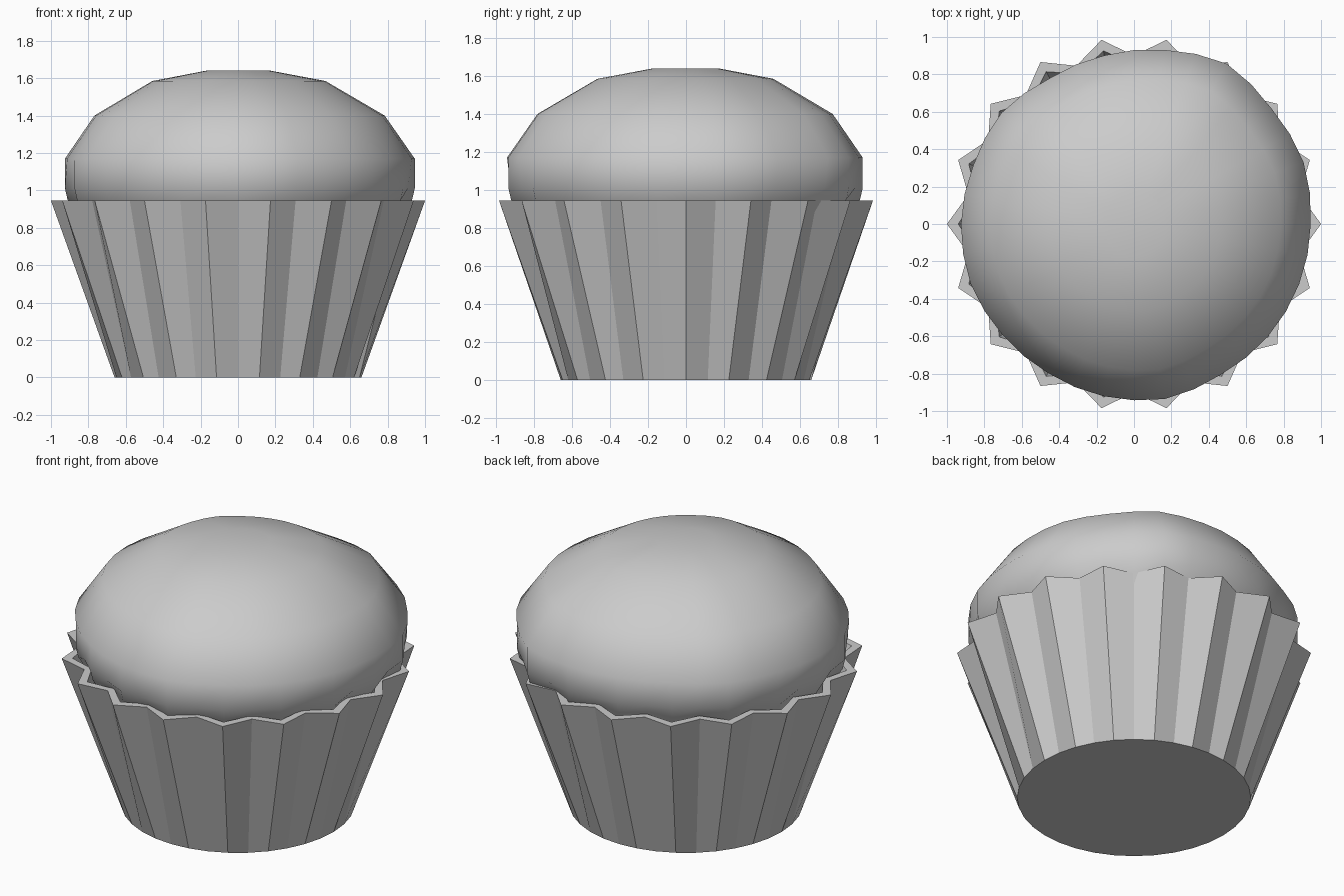
import bpy, bmesh
from math import sin, cos, pi, radians

if "Cube" in bpy.data.objects:
    bpy.data.objects.remove(bpy.data.objects["Cube"])

N = 36  # alternating pleat ridges and valleys


def skin(name, rings):
    """Bridge a list of point rings into a closed solid."""
    bm = bmesh.new()
    loops = [[bm.verts.new(p) for p in ring] for ring in rings]
    for a, b in zip(loops, loops[1:]):
        for i in range(N):
            j = (i + 1) % N
            bm.faces.new((a[i], a[j], b[j], b[i]))
    bm.faces.new(loops[0][::-1])
    bm.faces.new(loops[-1])
    bmesh.ops.recalc_face_normals(bm, faces=bm.faces)
    mesh = bpy.data.meshes.new(name)
    bm.to_mesh(mesh)
    bm.free()
    obj = bpy.data.objects.new(name, mesh)
    bpy.context.collection.objects.link(obj)
    return obj


def ring(radius, z):
    return [(radius(i) * cos(2 * pi * i / N), radius(i) * sin(2 * pi * i / N), z)
            for i in range(N)]


def pleat(ridge, valley):
    return lambda i: valley if i % 2 else ridge


# Pleated paper case: outer wall, rim, inner wall and floor
skin("paper_case", [
    ring(pleat(0.66, 0.66), 0),
    ring(pleat(1.0, 0.90), 0.945),
    ring(pleat(0.94, 0.855), 0.945),
    ring(pleat(0.62, 0.62), 0.05),
])

# Slightly uneven outline of the cake top, one radius per 20 degrees
outline = [0.945, 0.965, 0.96, 0.99, 0.945, 0.915, 0.90, 0.925, 0.915,
           0.925, 0.93, 0.92, 0.92, 0.935, 0.95, 0.93, 0.935, 0.94]


def bulge(i):
    a, b = outline[i // 2], outline[(i // 2 + 1) % 18]
    return (a + b) / 2 if i % 2 else a


def dome(scale, pinch=0.0):
    return lambda i: scale * bulge(i) - (pinch if i % 2 else 0)


# Domed cake top, tucked into the case
cake = skin("cake_top", [
    ring(dome(0.88), 0.80),
    ring(dome(0.985, 0.055), 0.95),
    ring(dome(1.0, 0.02), 1.01),
    ring(dome(1.0), 1.17),
    ring(dome(0.83), 1.40),
    ring(dome(0.495), 1.585),
    ring(dome(0.185), 1.64),
])
bpy.context.view_layer.objects.active = cake
cake.select_set(True)
bpy.ops.object.shade_smooth_by_angle(angle=radians(60))
